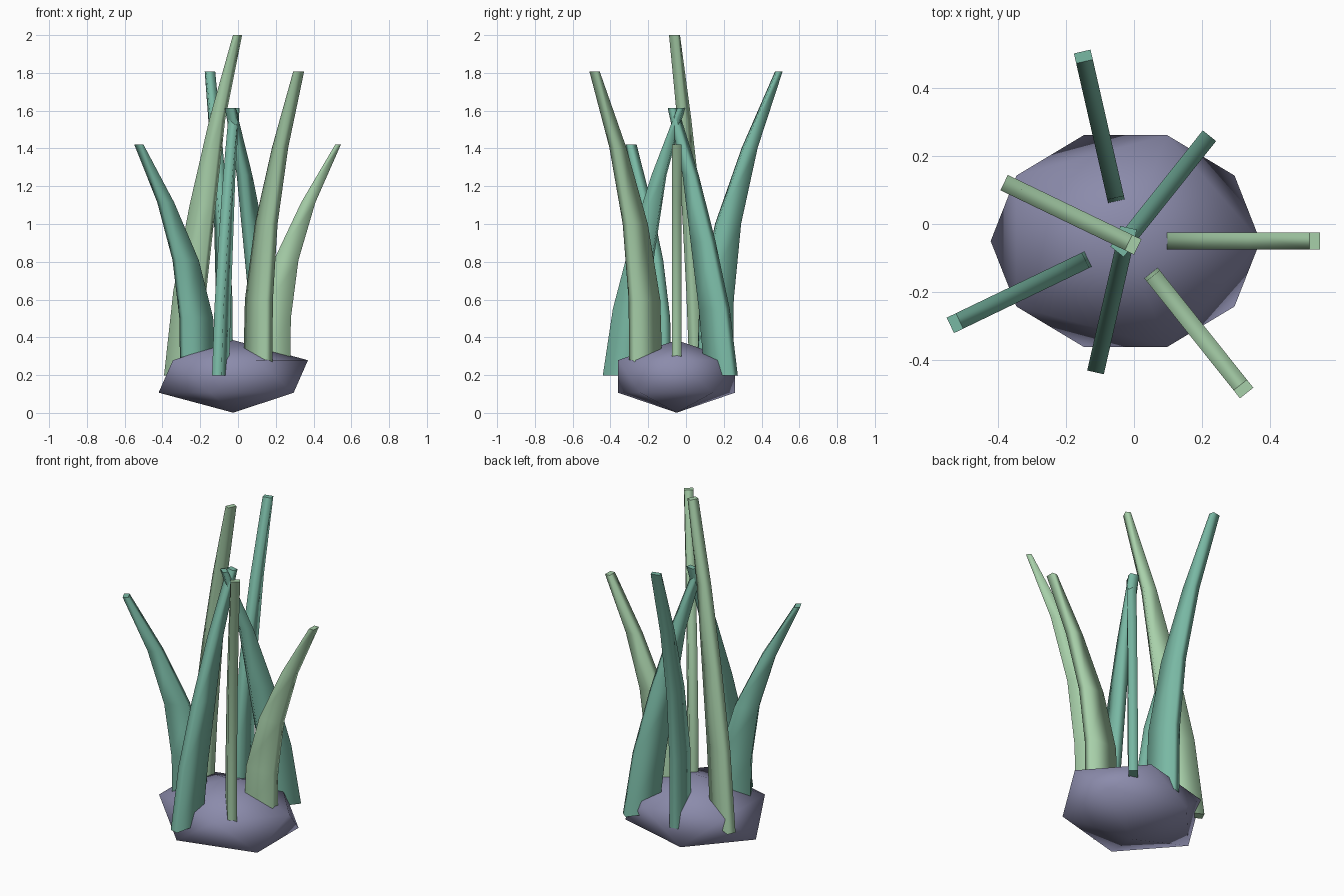
import bpy
import bmesh
from math import cos, sin, tau
from mathutils import Vector

cube = bpy.data.objects.get("Cube")
if cube:
    bpy.data.objects.remove(cube, do_unlink=True)


def make_material(name, rgb):
    mat = bpy.data.materials.new(name)
    mat.use_nodes = True
    color = (*rgb, 1)
    mat.diffuse_color = color
    mat.node_tree.nodes["Principled BSDF"].inputs["Base Color"].default_value = color
    return mat


def make_object(name, bm, mat):
    bmesh.ops.recalc_face_normals(bm, faces=bm.faces)
    for face in bm.faces:
        face.smooth = True
    mesh = bpy.data.meshes.new(name)
    bm.to_mesh(mesh)
    bm.free()
    mesh.materials.append(mat)
    obj = bpy.data.objects.new(name, mesh)
    bpy.context.collection.objects.link(obj)
    return obj


rock_grey = make_material("rock_grey", (0.26, 0.26, 0.41))
pale_green = make_material("pale_green", (0.39, 0.63, 0.40))
teal_green = make_material("teal_green", (0.19, 0.48, 0.37))

CENTER = Vector((-0.025, -0.05, 0.193))

# Squashed rock at the base
bm = bmesh.new()
bmesh.ops.create_icosphere(bm, subdivisions=1, radius=1)
bmesh.ops.scale(bm, vec=(0.442, 0.365, 0.192), verts=bm.verts)
bmesh.ops.translate(bm, vec=CENTER, verts=bm.verts)
make_object("rock", bm, rock_grey)

# Blade profiles: (outer radius, inner radius) at equal height steps
OUTWARD = [(0.30, 0.115), (0.305, 0.13), (0.345, 0.215), (0.435, 0.36), (0.57, 0.54)]
INWARD = [(0.395, 0.21), (0.34, 0.17), (0.245, 0.115), (0.13, 0.06), (-0.01, -0.04)]
BASE_Z = 0.197
HALF_THICK = 0.025


def make_blade(name, angle, height, profile, mat):
    radial = Vector((cos(angle), sin(angle), 0))
    side = Vector((-sin(angle), cos(angle), 0)) * HALF_THICK
    origin = Vector((CENTER.x, CENTER.y, BASE_Z))
    bm = bmesh.new()
    rings = []
    for i, (outer, inner) in enumerate(profile):
        up = Vector((0, 0, height * i / (len(profile) - 1)))
        corners = ((outer, -1), (outer, 1), (inner, 1), (inner, -1))
        rings.append([bm.verts.new(origin + up + radial * r + side * s) for r, s in corners])
    for low, high in zip(rings, rings[1:]):
        for k in range(4):
            n = (k + 1) % 4
            bm.faces.new((low[k], low[n], high[n], high[k]))
    bm.faces.new(rings[0])
    bm.faces.new(rings[-1])
    # Keep the end caps crisp
    for ring in (rings[0], rings[-1]):
        for k in range(4):
            bm.edges.get((ring[k], ring[(k + 1) % 4])).smooth = False
    make_object(name, bm, mat)


# Seven blades around the rock, leaning out and in by turns
COUNT = 7
for i in range(COUNT):
    make_blade(
        f"grass_blade_{i + 1}",
        tau * i / COUNT,
        1.224 + 0.193 * (i % 4),
        INWARD if i % 2 else OUTWARD,
        teal_green if i % 3 else pale_green,
    )
